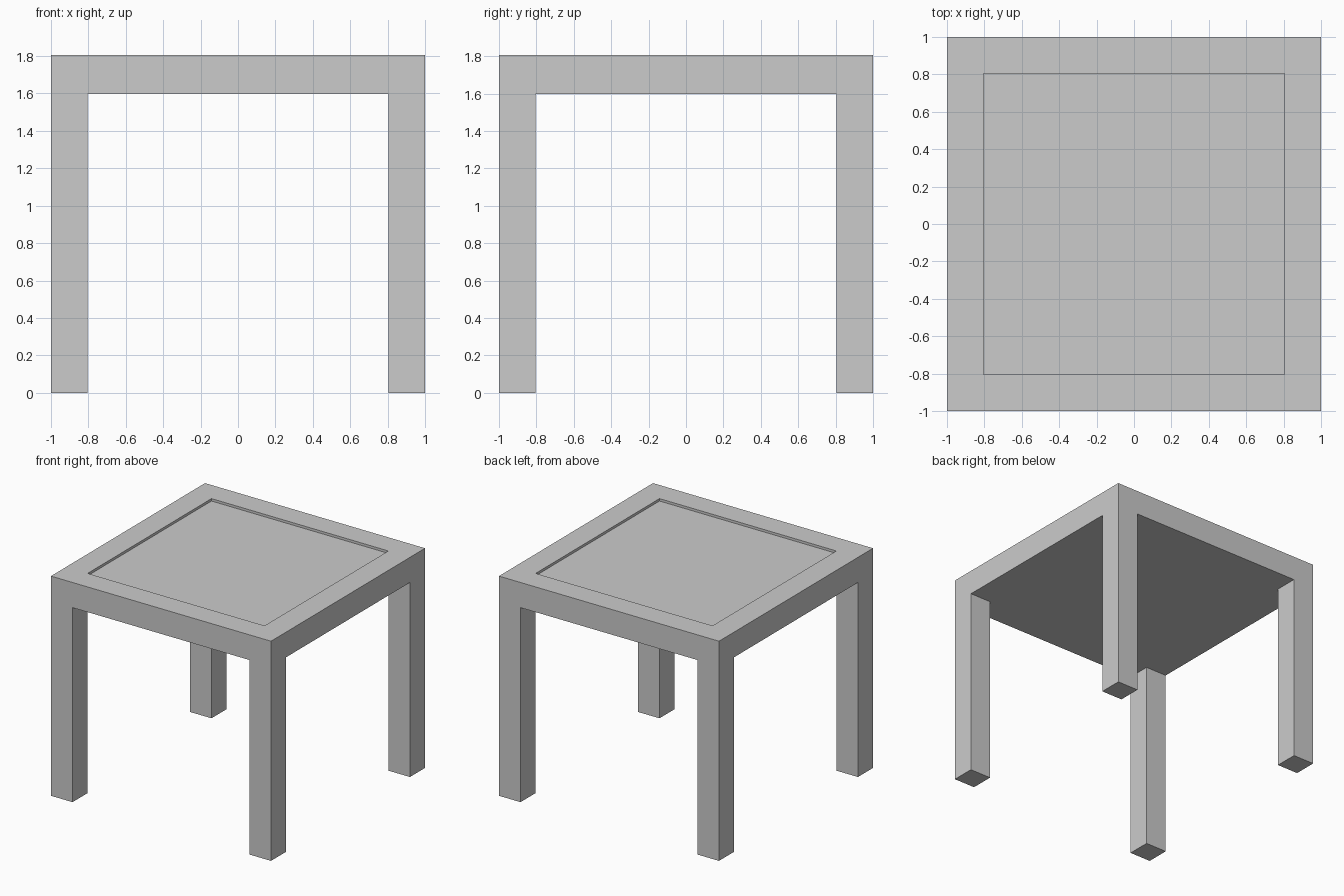
import bpy, bmesh
from mathutils import Vector, Matrix

if "Cube" in bpy.data.objects:
    bpy.data.objects.remove(bpy.data.objects["Cube"])

HEIGHT, UNDERSIDE = 1.805, 1.598   # slab top and bottom
INNER = 0.804                      # inner line of legs and recess
RECESS = 0.02                      # depth of the sunken panel

bm = bmesh.new()

# Tabletop slab, 2 x 2
thick = HEIGHT - UNDERSIDE
bmesh.ops.create_cube(bm, size=1, matrix=Matrix.Translation((0, 0, UNDERSIDE + thick / 2))
                      @ Matrix.Diagonal((2, 2, thick, 1)))

# Cuts that mark out the leg corners and the centre panel
for axis in (Vector((1, 0, 0)), Vector((0, 1, 0))):
    for side in (-1, 1):
        bmesh.ops.bisect_plane(bm, geom=bm.verts[:] + bm.edges[:] + bm.faces[:],
                               plane_co=axis * side * INNER, plane_no=axis)


def pull(faces, dz):
    """Extrude each face on its own along z."""
    new = bmesh.ops.extrude_discrete_faces(bm, faces=faces)["faces"]
    verts = list({v for f in new for v in f.verts})
    bmesh.ops.translate(bm, verts=verts, vec=(0, 0, dz))


bm.normal_update()
centres = [(f, f.calc_center_median()) for f in bm.faces]
corners = [f for f, c in centres
           if f.normal.z < -0.9 and abs(c.x) > INNER and abs(c.y) > INNER]
panel = [f for f, c in centres
         if f.normal.z > 0.9 and abs(c.x) < INNER and abs(c.y) < INNER]

# Four legs down to the floor
pull(corners, -UNDERSIDE)
# Shallow recess in the top
pull(panel, -RECESS)

bmesh.ops.recalc_face_normals(bm, faces=bm.faces[:])
mesh = bpy.data.meshes.new("table")
bm.to_mesh(mesh)
bm.free()
bpy.context.collection.objects.link(bpy.data.objects.new("table", mesh))
